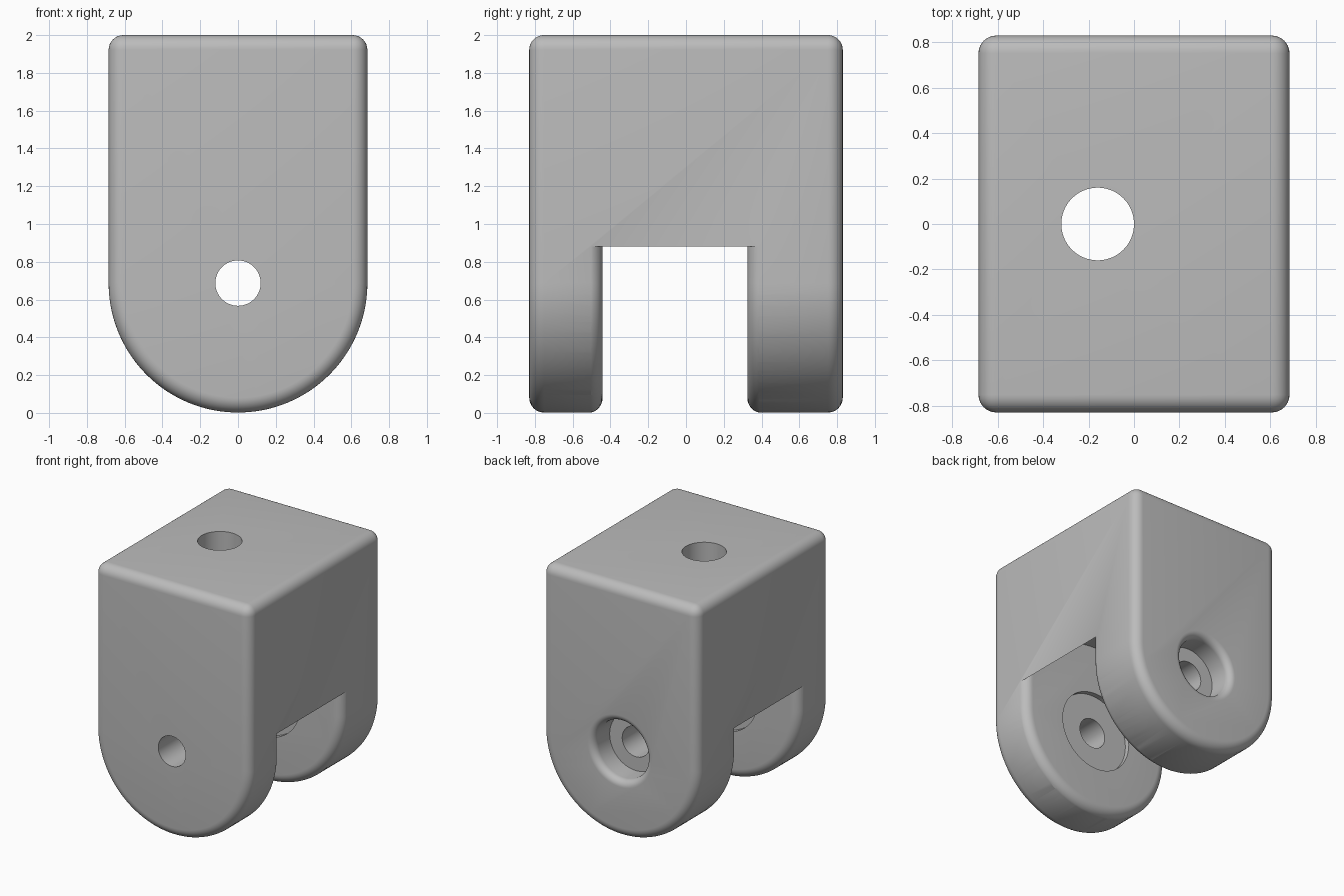
import bpy, bmesh
from math import sin, cos, pi

if "Cube" in bpy.data.objects:
    bpy.data.objects.remove(bpy.data.objects["Cube"], do_unlink=True)

HALF_W, HALF_D, HEIGHT = 0.685, 0.83, 2.0
PIVOT_Z = 0.687
SLOT_FRONT, SLOT_BACK = -0.442, 0.325
FILLET = 0.078

grey = bpy.data.materials.new("plain grey")
grey.use_nodes = True
color = (0.5, 0.5, 0.5, 1)
grey.diffuse_color = color
grey.node_tree.nodes["Principled BSDF"].inputs["Base Color"].default_value = color


def finish(bm, name):
    bmesh.ops.recalc_face_normals(bm, faces=bm.faces)
    mesh = bpy.data.meshes.new(name)
    bm.to_mesh(mesh)
    bm.free()
    obj = bpy.data.objects.new(name, mesh)
    bpy.context.collection.objects.link(obj)
    mesh.materials.append(grey)
    return obj


def rounded_arch(name, y0, y1, grow=0.0):
    """Upright plate with a half-round bottom and filleted edges."""
    r, n = HALF_W + grow, 72
    pts = [(r * cos(pi + pi * i / n), PIVOT_Z + r * sin(pi + pi * i / n)) for i in range(n + 1)]
    pts += [(r, HEIGHT + grow), (-r, HEIGHT + grow)]
    bm = bmesh.new()
    face = bm.faces.new([bm.verts.new((x, y0, z)) for x, z in pts])
    out = bmesh.ops.extrude_face_region(bm, geom=[face])
    for v in out["geom"]:
        if isinstance(v, bmesh.types.BMVert):
            v.co.y = y1
    bmesh.ops.recalc_face_normals(bm, faces=bm.faces)
    sharp = [e for e in bm.edges if e.calc_face_angle(0) > 0.5]
    bmesh.ops.bevel(bm, geom=sharp, offset=FILLET, segments=8, profile=0.5,
                    affect="EDGES", clamp_overlap=False)
    return finish(bm, name)


def lathe_y(name, profile, n=96):
    """Solid turned about the pivot axis from (radius, y) points."""
    bm = bmesh.new()
    rings = [[bm.verts.new((r * cos(2 * pi * i / n), y, PIVOT_Z + r * sin(2 * pi * i / n)))
              for i in range(n)] for r, y in profile]
    for a, b in zip(rings, rings[1:]):
        for i in range(n):
            j = (i + 1) % n
            bm.faces.new((a[i], a[j], b[j], b[i]))
    bm.faces.new(rings[0])
    bm.faces.new(rings[-1])
    return finish(bm, name)


def subtract(target, cutter):
    mod = target.modifiers.new("cut", "BOOLEAN")
    mod.operation, mod.solver, mod.object = "DIFFERENCE", "EXACT", cutter
    bpy.context.view_layer.objects.active = target
    bpy.ops.object.modifier_apply(modifier=mod.name)
    bpy.data.objects.remove(cutter, do_unlink=True)


# main block
body = rounded_arch("clevis_body", -HALF_D, HALF_D)

# round slot between the legs, leaving filleted inner leg edges
slot = lathe_y("slot_cutter", [(0.712, SLOT_FRONT - FILLET), (0.712, SLOT_BACK + FILLET)], 160)
subtract(slot, rounded_arch("front_leg_form", -1.2, SLOT_FRONT, 0.002))
subtract(slot, rounded_arch("back_leg_form", SLOT_BACK, 1.2, 0.002))
subtract(body, slot)

# pivot bore: plain front hole, washer recesses, filleted back counterbore
bore, washer, counter, lip = 0.12, 0.32, 0.23, 0.055
profile = [(bore, -1), (bore, SLOT_FRONT - 0.04), (washer, SLOT_FRONT - 0.04),
           (washer, SLOT_BACK + 0.04), (bore, SLOT_BACK + 0.04), (bore, 0.63), (counter, 0.63)]
for i in range(9):
    t = pi / 2 * i / 8
    profile.append((counter + lip * (1 - cos(t)), HALF_D - lip + lip * sin(t)))
profile.append((counter + lip, 1))
subtract(body, lathe_y("pivot_cutter", profile))

# vertical hole through the top
bm = bmesh.new()
bmesh.ops.create_cone(bm, cap_ends=True, segments=96, radius1=0.16, radius2=0.16, depth=1.4)
bmesh.ops.translate(bm, verts=bm.verts, vec=(-0.16, 0, 1.7))
subtract(body, finish(bm, "top_hole_cutter"))

# smooth shading with sharp machined edges
for o in bpy.context.selected_objects:
    o.select_set(False)
body.select_set(True)
bpy.context.view_layer.objects.active = body
bpy.ops.object.shade_smooth_by_angle(angle=0.5)
